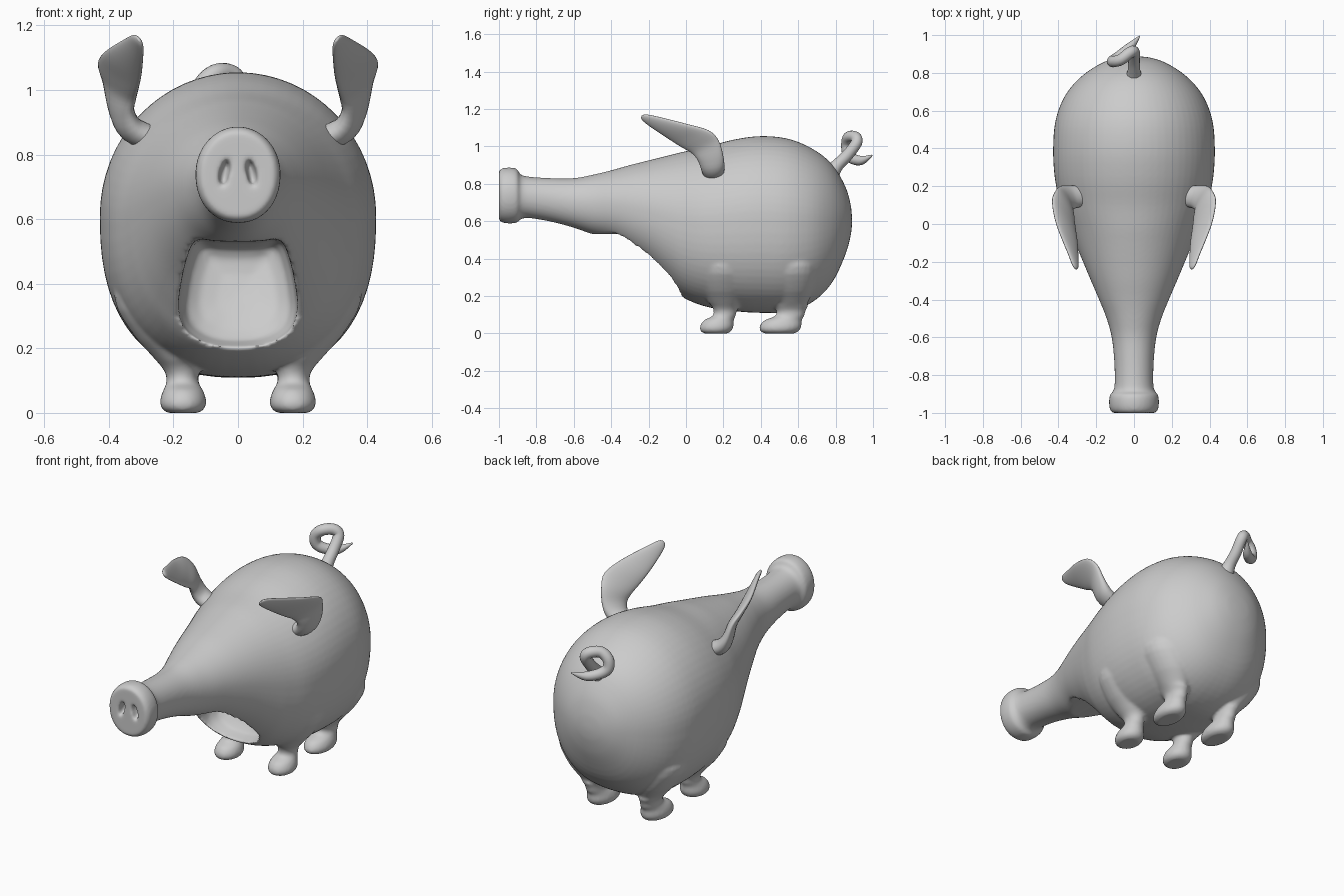
import bpy, bmesh, math
from mathutils import Vector

if "Cube" in bpy.data.objects:
    bpy.data.objects.remove(bpy.data.objects["Cube"])


def spline(rows, steps):
    """Catmull-Rom interpolation of rows of numbers."""
    out = []
    n = len(rows)
    for i in range(n - 1):
        a, b, c, d = (rows[max(i - 1, 0)], rows[i], rows[i + 1], rows[min(i + 2, n - 1)])
        for s in range(steps):
            t = s / steps
            out.append([0.5 * (2 * q + (r - p) * t + (2 * p - 5 * q + 4 * r - u) * t * t
                               + (3 * q - p - 3 * r + u) * t ** 3)
                        for p, q, r, u in zip(a, b, c, d)])
    out.append(list(rows[-1]))
    return out


def loft(bm, rings):
    """Skin a list of closed rings and cap both ends."""
    vs = [[bm.verts.new(p) for p in ring] for ring in rings]
    for a, b in zip(vs, vs[1:]):
        for i in range(len(a)):
            j = (i + 1) % len(a)
            bm.faces.new((a[i], a[j], b[j], b[i]))
    bm.faces.new(vs[0])
    bm.faces.new(vs[-1])


def make(name, lofts):
    bm = bmesh.new()
    for rings in lofts:
        loft(bm, rings)
    bmesh.ops.recalc_face_normals(bm, faces=bm.faces)
    me = bpy.data.meshes.new(name)
    bm.to_mesh(me)
    bm.free()
    for p in me.polygons:
        p.use_smooth = True
    ob = bpy.data.objects.new(name, me)
    bpy.context.collection.objects.link(ob)
    return ob


def angles(n):
    return [2 * math.pi * i / n for i in range(n)]


def spow(v, e):
    return math.copysign(abs(v) ** e, v)


# Body and snout: y, half width, top z, bottom z
profile = [
    (-1.0, .112, .868, .607), (-.985, .126, .881, .594), (-.95, .132, .887, .588),
    (-.905, .128, .88, .592), (-.885, .11, .85, .61), (-.84, .102, .838, .617),
    (-.72, .105, .83, .597), (-.6, .118, .83, .565), (-.5, .145, .848, .53),
    (-.4, .185, .872, .498), (-.3, .228, .9, .435), (-.2, .27, .925, .36),
    (-.1, .312, .95, .265), (-.02, .345, .97, .195),
    (.1, .39, .995, .145), (.25, .42, 1.035, .12), (.4, .428, 1.055, .11),
    (.55, .415, 1.04, .115), (.68, .365, .985, .17), (.78, .28, .905, .27),
    (.85, .175, .79, .415), (.88, .09, .69, .52), (.888, .02, .615, .585)]
rings = []
for y, w, top, bot in spline(profile, 4):
    cz = (top + bot) / 2 + .07 * (top - bot) * w
    ring = []
    for a in angles(64):
        # round back, squarer belly
        e, h = (1, top - cz) if math.sin(a) > 0 else (2 / (2 + w), cz - bot)
        ring.append((w * spow(math.cos(a), e), y, cz + h * spow(math.sin(a), e)))
    rings.append(ring)
body = make("body", [rings])

# Legs: z, x, y offset, x radius, y radius
leg = [(0, .17, -.04, .05, .065), (.015, .17, -.04, .068, .085), (.04, .17, -.035, .072, .09),
       (.07, .17, -.025, .062, .08), (.095, .172, .005, .05, .062), (.13, .175, .01, .053, .065),
       (.18, .19, .01, .08, .092), (.25, .222, .01, .108, .12), (.36, .258, .01, .126, .13),
       (.5, .25, .01, .09, .1)]
legs = []
for sx in (-1, 1):
    for y0, k in ((.2, 1.0), (.55, 1.25)):
        legs.append([[(sx * (x + rx * math.cos(a)),
                       y0 + k * oy + (k if z < .15 else 1.05) * ry * math.sin(a), z)
                      for a in angles(24)] for z, x, oy, rx, ry in spline(leg, 3)])
legs_ob = make("legs", legs)

# Mouth cutter: outline scaled down along its depth, deeper toward the top
half = [(.07, .532), (.13, .535), (.158, .48), (.178, .39), (.184, .31), (.16, .25), (.09, .21)]
outline = [(0, .53)] + half + [(0, .2)] + [(-x, z) for x, z in reversed(half)]
outline = spline(outline + outline[:1], 4)[:-1]
depth = [(-.7, 1), (-.1, 1), (-.02, .97), (.04, .86), (.07, .65), (.085, .35), (.09, .05)]
rings = []
for y, s in depth:
    ring = [(x * s, .37 + (z - .37) * s) for x, z in outline]
    rings.append([(x, y + (.4 * max(0, z - .28) if y > -.5 else 0), z) for x, z in ring])
mouth = make("mouth_cutter", [rings])

# Nostril cutters: tilted slits in the snout disc
slits = []
for sx in (-1, 1):
    ring_set = []
    for y, s in ((-1.05, 1), (-.99, 1), (-.97, .8), (-.955, .35)):
        ring = []
        for a in angles(20):
            u, v = .016 * s * math.cos(a), .046 * s * math.sin(a)
            ring.append((sx * (.042 + u - .2 * v), y, .742 + v))
        ring_set.append(ring)
    slits.append(ring_set)
nostrils = make("nostril_cutters", slits)

# Fuse legs, carve openings, and soften everything into one skin
for tool, op in ((legs_ob, 'UNION'), (mouth, 'DIFFERENCE'), (nostrils, 'DIFFERENCE')):
    m = body.modifiers.new(op, 'BOOLEAN')
    m.object, m.operation, m.solver = tool, op, 'EXACT'
m = body.modifiers.new("skin", 'REMESH')
m.mode, m.voxel_size, m.use_smooth_shade = 'VOXEL', .009, True
m = body.modifiers.new("soften", 'SMOOTH')
m.factor, m.iterations = .5, 8
dg = bpy.context.evaluated_depsgraph_get()
dg.update()
skin = bpy.data.meshes.new_from_object(body.evaluated_get(dg))
body.modifiers.clear()
body.data = skin
for tool in (legs_ob, mouth, nostrils):
    bpy.data.objects.remove(tool)

# Ears: outer edge point, inner edge point, half thickness
ear = [(.24, .20, .84, .22, .10, .83, .04), (.345, .205, .88, .305, .085, .87, .04),
       (.39, .20, .94, .33, .065, .925, .03),
       (.415, .175, 1.03, .32, .03, .965, .024), (.432, .12, 1.085, .31, -.03, 1.0, .02),
       (.41, 0, 1.12, .30, -.10, 1.045, .017), (.35, -.15, 1.158, .295, -.19, 1.105, .013),
       (.325, -.215, 1.17, .296, -.228, 1.135, .01), (.312, -.238, 1.163, .302, -.24, 1.15, .003)]
rows = spline(ear, 4)
mids = [(Vector(r[:3]) + Vector(r[3:6])) / 2 for r in rows]
for side, sx in (("left", -1), ("right", 1)):
    rings = []
    for i, r in enumerate(rows):
        wide = (Vector(r[:3]) - Vector(r[3:6])) / 2
        along = mids[min(i + 1, len(mids) - 1)] - mids[max(i - 1, 0)]
        thin = wide.cross(along).normalized() * r[6]
        pts = [mids[i] + wide * math.cos(a) + thin * math.sin(a) for a in angles(24)]
        rings.append([(sx * p.x, p.y, p.z) for p in pts])
    make("ear_" + side, [rings])

# Curly tail: x, y, z, radius
path = [(0, .77, .85, .05), (0, .81, .90, .034), (0, .865, .955, .031), (0, .912, 1.02, .03),
        (-.025, .905, 1.05, .03), (-.07, .87, 1.05, .03), (-.108, .86, 1.015, .03),
        (-.11, .865, .965, .03), (-.075, .89, .935, .029), (-.02, .938, .925, .024),
        (.03, .995, .952, .004)]
rows = spline(path, 5)
pts = [Vector(r[:3]) for r in rows]
rings, ref = [], Vector((1, 0, 0))
for i, r in enumerate(rows):
    t = (pts[min(i + 1, len(pts) - 1)] - pts[max(i - 1, 0)]).normalized()
    ref = (ref - t * ref.dot(t)).normalized()
    other = t.cross(ref)
    rings.append([pts[i] + r[3] * (ref * math.cos(a) + other * math.sin(a)) for a in angles(16)])
make("tail", [rings])
